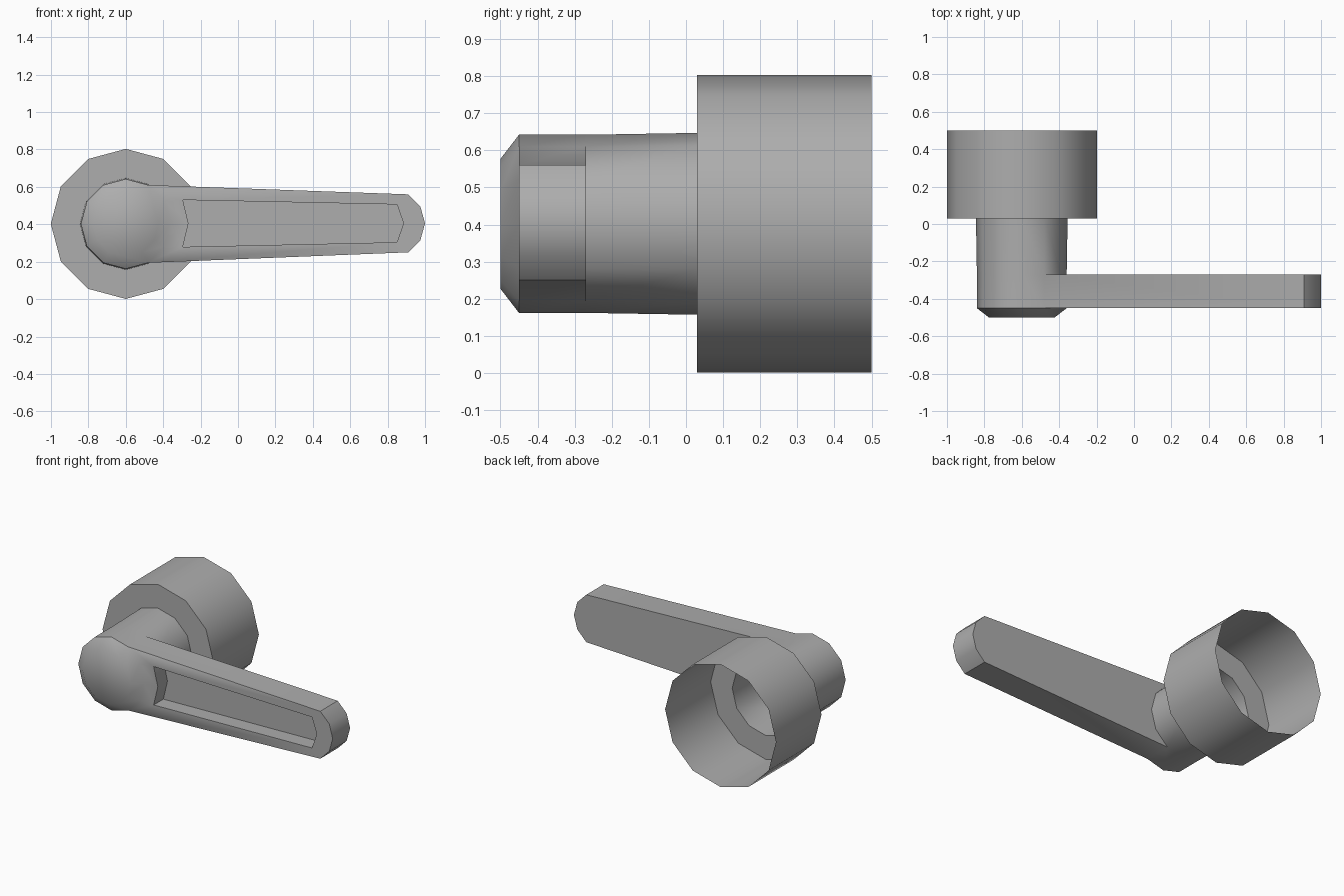
import bpy, bmesh, math

if "Cube" in bpy.data.objects:
    bpy.data.objects.remove(bpy.data.objects["Cube"])

SIDES = 12
AXIS_X, AXIS_Z = -0.6, 0.402

# Dark grey metal
metal = bpy.data.materials.new("dark_metal")
metal.diffuse_color = (0.42, 0.42, 0.42, 1)
metal.use_nodes = True
metal.node_tree.nodes["Principled BSDF"].inputs["Base Color"].default_value = metal.diffuse_color


def ring(bm, radius, y):
    """12-sided ring around the spindle axis; vertex 0 points to +x."""
    return [bm.verts.new((AXIS_X + radius * math.cos(math.tau * i / SIDES), y,
                          AXIS_Z + radius * math.sin(math.tau * i / SIDES)))
            for i in range(SIDES)]


def loop(bm, points, y):
    return [bm.verts.new((x, y, z)) for x, z in points]


def bridge(bm, a, b, skip=()):
    """Quads between two closed loops; repeated corners collapse to triangles."""
    n = len(a)
    for i in range(n):
        if i in skip:
            continue
        j = (i + 1) % n
        bm.faces.new(list(dict.fromkeys((a[i], a[j], b[j], b[i]))))


def finish(bm, name):
    bmesh.ops.recalc_face_normals(bm, faces=bm.faces)
    mesh = bpy.data.meshes.new(name)
    bm.to_mesh(mesh)
    bm.free()
    mesh.materials.append(metal)
    obj = bpy.data.objects.new(name, mesh)
    bpy.context.collection.objects.link(obj)
    bpy.ops.object.select_all(action='DESELECT')
    obj.select_set(True)
    bpy.context.view_layer.objects.active = obj
    bpy.ops.object.shade_smooth_by_angle(angle=math.radians(40))
    return obj


# Rose: thin collar, open at the back, with a flat front flange around the neck
bm = bmesh.new()
back = ring(bm, 0.401, 0.5)
front = ring(bm, 0.401, 0.03)
bridge(bm, back, front)
bridge(bm, front, ring(bm, 0.245, 0.03))
finish(bm, "rose")

# Lever handle: hollow neck with a chamfered nose, flowing into the grip
bm = bmesh.new()
Y_FRONT, Y_BACK, Y_FLOOR = -0.45, -0.27, -0.35
nose = ring(bm, 0.175, -0.5)
shoulder = ring(bm, 0.24, Y_FRONT)
neck_mid = ring(bm, 0.24, Y_BACK)
neck_end = ring(bm, 0.245, 0.03)
bm.faces.new(nose)
bridge(bm, nose, shoulder)
bridge(bm, shoulder, neck_mid, skip=(10, 11, 0, 1))  # opening for the grip
bridge(bm, neck_mid, neck_end)

# Grip outline: tip points, then the neck arc from +60 to -60 degrees
tip = [(0.91, 0.25), (0.975, 0.315), (1.0, 0.405), (0.975, 0.495), (0.91, 0.56)]
tip_front = loop(bm, tip, Y_FRONT)
tip_back = loop(bm, tip, Y_BACK)
arc = (2, 1, 0, 11, 10)
outer_front = [shoulder[i] for i in arc] + tip_front
outer_back = [neck_mid[i] for i in arc] + tip_back
bridge(bm, outer_front, outer_back, skip=(0, 1, 2, 3))
bm.faces.new(outer_back)

# Recessed panel in the front of the grip
panel = [(-0.295, 0.53), (-0.265, 0.405), (-0.295, 0.279),
         (0.85, 0.304), (0.885, 0.405), (0.85, 0.506)]
rim = loop(bm, panel, Y_FRONT)
floor = loop(bm, panel, Y_FLOOR)
bridge(bm, outer_front, [rim[i] for i in (0, 0, 1, 2, 2, 3, 3, 4, 5, 5)])
bridge(bm, rim, floor)
bm.faces.new(floor)
finish(bm, "lever_handle")
